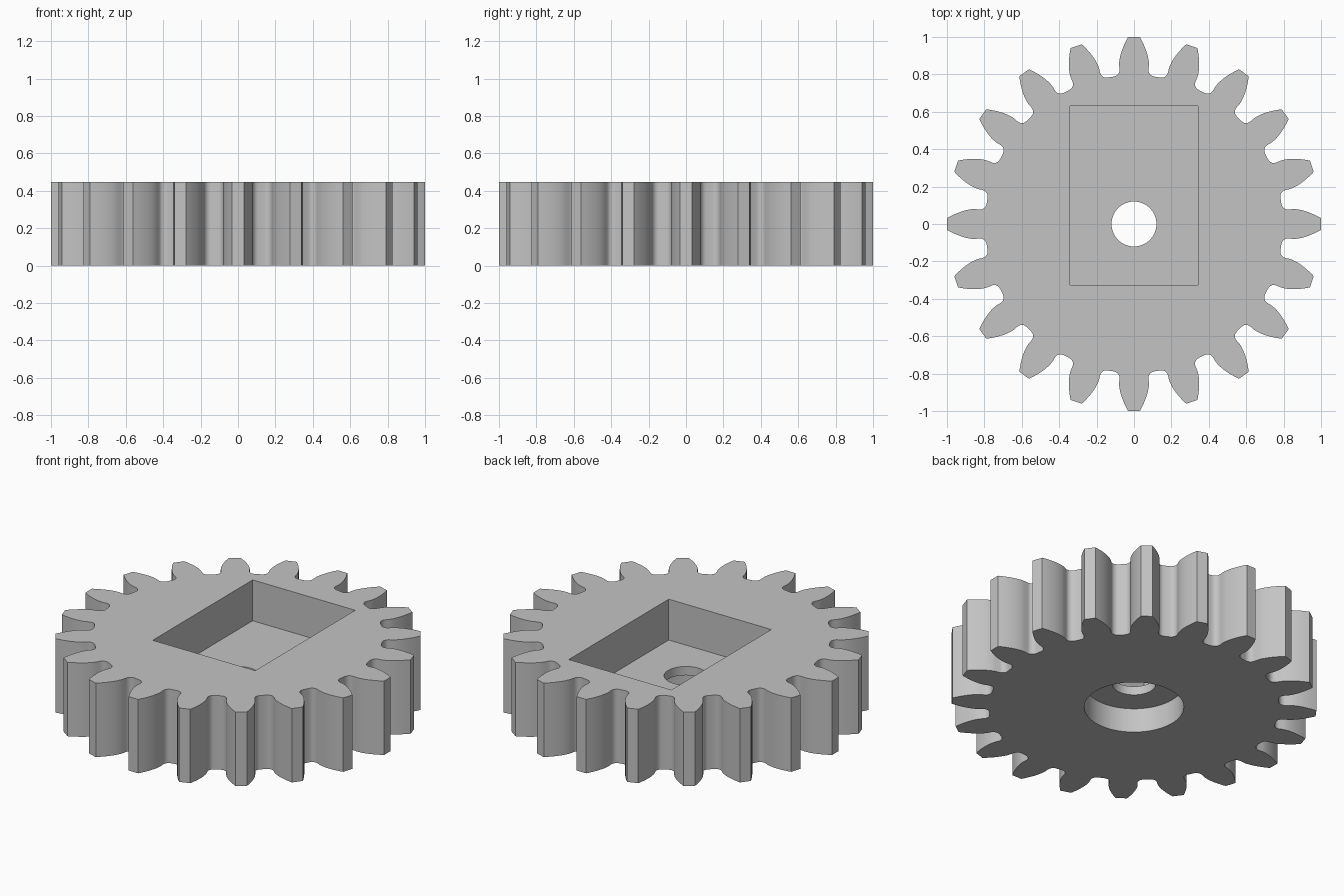
import bpy, bmesh, math
from mathutils import Matrix

if "Cube" in bpy.data.objects:
    bpy.data.objects.remove(bpy.data.objects["Cube"], do_unlink=True)

TEETH = 20
HEIGHT = 0.447
TIP_R = 1.0
MODULE = TIP_R / (TEETH / 2 + 1)
PITCH_R = MODULE * TEETH / 2
ROOT_R = PITCH_R - 1.25 * MODULE
PRESSURE = math.radians(20)
BASE_R = PITCH_R * math.cos(PRESSURE)
FILLET = 0.034

grey = bpy.data.materials.new("plain grey")
grey.use_nodes = True
colour = (0.55, 0.55, 0.55, 1)
grey.diffuse_color = colour
grey.node_tree.nodes["Principled BSDF"].inputs["Base Color"].default_value = colour


def involute(angle):
    return math.tan(angle) - angle


def tooth_flank():
    """(radius, half angle) pairs from the root floor up to the tip."""
    base_half = math.pi / (2 * TEETH) + involute(PRESSURE)
    flank = []
    for i in range(7):                                  # root fillet
        t = math.pi / 2 * i / 6
        r = ROOT_R + FILLET * (1 - math.cos(t))
        flank.append((r, base_half + FILLET * (1 - math.sin(t)) / r))
    for i in range(9):                                  # involute side
        r = BASE_R + (TIP_R - BASE_R) * i / 8
        flank.append((r, base_half - involute(math.acos(min(1, BASE_R / r)))))
    return flank


def gear_outline():
    flank = tooth_flank()
    tooth = [(r, -a) for r, a in flank] + [(r, a) for r, a in reversed(flank)]
    points = []
    for n in range(TEETH):
        centre = 2 * math.pi * n / TEETH
        points += [(r * math.cos(centre + a), r * math.sin(centre + a)) for r, a in tooth]
    return points


def new_object(name, bm):
    bmesh.ops.recalc_face_normals(bm, faces=bm.faces)
    mesh = bpy.data.meshes.new(name)
    bm.to_mesh(mesh)
    bm.free()
    mesh.materials.append(grey)
    obj = bpy.data.objects.new(name, mesh)
    bpy.context.collection.objects.link(obj)
    return obj


def prism(name, points, z0, z1):
    bm = bmesh.new()
    face = bm.faces.new([bm.verts.new((x, y, z0)) for x, y in points])
    top = bmesh.ops.extrude_face_region(bm, geom=[face], use_keep_orig=True)["geom"]
    verts = [v for v in top if isinstance(v, bmesh.types.BMVert)]
    bmesh.ops.translate(bm, verts=verts, vec=(0, 0, z1 - z0))
    return new_object(name, bm)


def circle(radius, sides):
    return [(radius * math.cos(2 * math.pi * i / sides),
             radius * math.sin(2 * math.pi * i / sides)) for i in range(sides)]


gear = prism("gear_body", gear_outline(), 0, HEIGHT)

# Rectangular top pocket, shaft hole and round bottom recess
pocket = [(-0.343, -0.325), (0.343, -0.325), (0.343, 0.63), (-0.343, 0.63)]
cutters = [
    prism("pocket_cutter", pocket, 0.2, 0.6),
    prism("shaft_hole_cutter", circle(0.12, 64), -0.1, 0.5),
    prism("recess_cutter", circle(0.273, 64), -0.2, 0.147),
]
bpy.ops.object.select_all(action="DESELECT")
bpy.context.view_layer.objects.active = gear
gear.select_set(True)
for cutter in cutters:
    cut = gear.modifiers.new(cutter.name, "BOOLEAN")
    cut.operation = "DIFFERENCE"
    cut.solver = "EXACT"
    cut.object = cutter
    bpy.ops.object.modifier_apply(modifier=cut.name)
    bpy.data.objects.remove(cutter, do_unlink=True)

bpy.ops.object.shade_smooth_by_angle(angle=math.radians(30))
